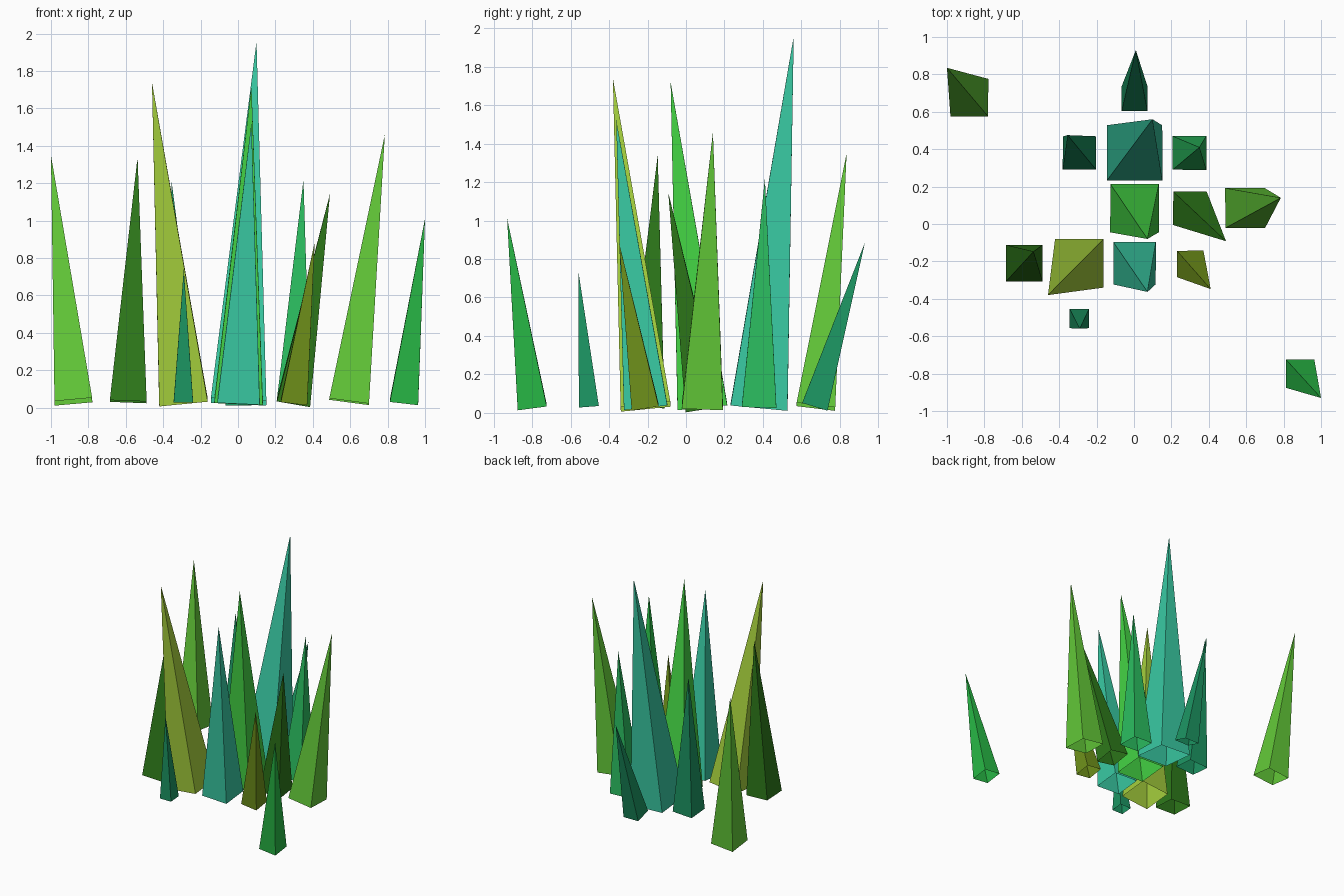
import bpy, bmesh, math
from mathutils import Vector, Matrix

if "Cube" in bpy.data.objects:
    bpy.data.objects.remove(bpy.data.objects["Cube"])


def material(name, rgb):
    # sRGB bytes to linear diffuse colour
    m = bpy.data.materials.new(name)
    lin = [(c / 255 / 12.92) if c < 11 else ((c / 255 + 0.055) / 1.055) ** 2.4 for c in rgb]
    m.diffuse_color = (*lin, 1)
    m.use_nodes = True
    m.node_tree.nodes["Principled BSDF"].inputs["Base Color"].default_value = m.diffuse_color
    return m


MATS = {n: material(n, c) for n, c in {
    "light green": (99, 201, 56),
    "dark green": (46, 122, 26),
    "lime": (164, 206, 60),
    "olive": (113, 148, 27),
    "teal": (57, 202, 163),
    "deep teal": (28, 150, 99),
    "bright green": (68, 212, 68),
    "sea green": (43, 190, 96),
    "mid green": (40, 186, 70),
}.items()}

BASE_Z = 0.032


def blade(name, centre, width, tip, mat):
    # four-sided spike, open underneath, tilted so its base is square to its axis
    base, tip = Vector((*centre, BASE_Z)), Vector(tip)
    axis = tip - base
    tilt = Vector((0, 0, 1)).rotation_difference(axis).to_matrix().to_4x4()
    bm = bmesh.new()
    bmesh.ops.create_cone(
        bm, cap_ends=False, segments=4, radius1=width / math.sqrt(2), radius2=0,
        depth=axis.length,
        matrix=Matrix.Translation((base + tip) / 2) @ tilt @ Matrix.Rotation(math.pi / 4, 4, 'Z'))
    bmesh.ops.remove_doubles(bm, verts=bm.verts, dist=1e-5)
    bmesh.ops.recalc_face_normals(bm, faces=bm.faces)
    me = bpy.data.meshes.new(name)
    bm.to_mesh(me)
    bm.free()
    me.materials.append(MATS[mat])
    bpy.context.collection.objects.link(bpy.data.objects.new(name, me))


# grass blades: base centre, base width, tip, colour
blade("blade_far_left", (-0.88, 0.675), 0.202, (-1.0, 0.835, 1.35), "light green")
blade("blade_back", (0.003, 0.67), 0.138, (0.01, 0.93, 0.885), "deep teal")
blade("blade_back_left", (-0.292, 0.38), 0.178, (-0.355, 0.475, 1.21), "deep teal")
blade("blade_tallest", (0.003, 0.38), 0.297, (0.099, 0.56, 1.958), "teal")
blade("blade_back_right", (0.297, 0.38), 0.18, (0.35, 0.41, 1.218), "sea green")
blade("blade_centre", (0.003, 0.085), 0.26, (0.072, -0.08, 1.72), "bright green")
blade("blade_inner_right", (0.298, 0.085), 0.18, (0.492, -0.092, 1.145), "dark green")
blade("blade_outer_right", (0.594, 0.085), 0.214, (0.785, 0.14, 1.46), "light green")
blade("blade_left", (-0.587, -0.21), 0.197, (-0.537, -0.147, 1.34), "dark green")
blade("blade_front_left", (-0.292, -0.21), 0.26, (-0.46, -0.38, 1.74), "lime")
blade("blade_front_centre", (0.003, -0.21), 0.227, (0.072, -0.363, 1.525), "teal")
blade("blade_front_right", (0.3, -0.213), 0.142, (0.41, -0.348, 0.885), "olive")
blade("blade_front_small", (-0.292, -0.505), 0.104, (-0.29, -0.56, 0.74), "deep teal")
blade("blade_far_right", (0.888, -0.80), 0.152, (1.0, -0.93, 1.012), "mid green")
